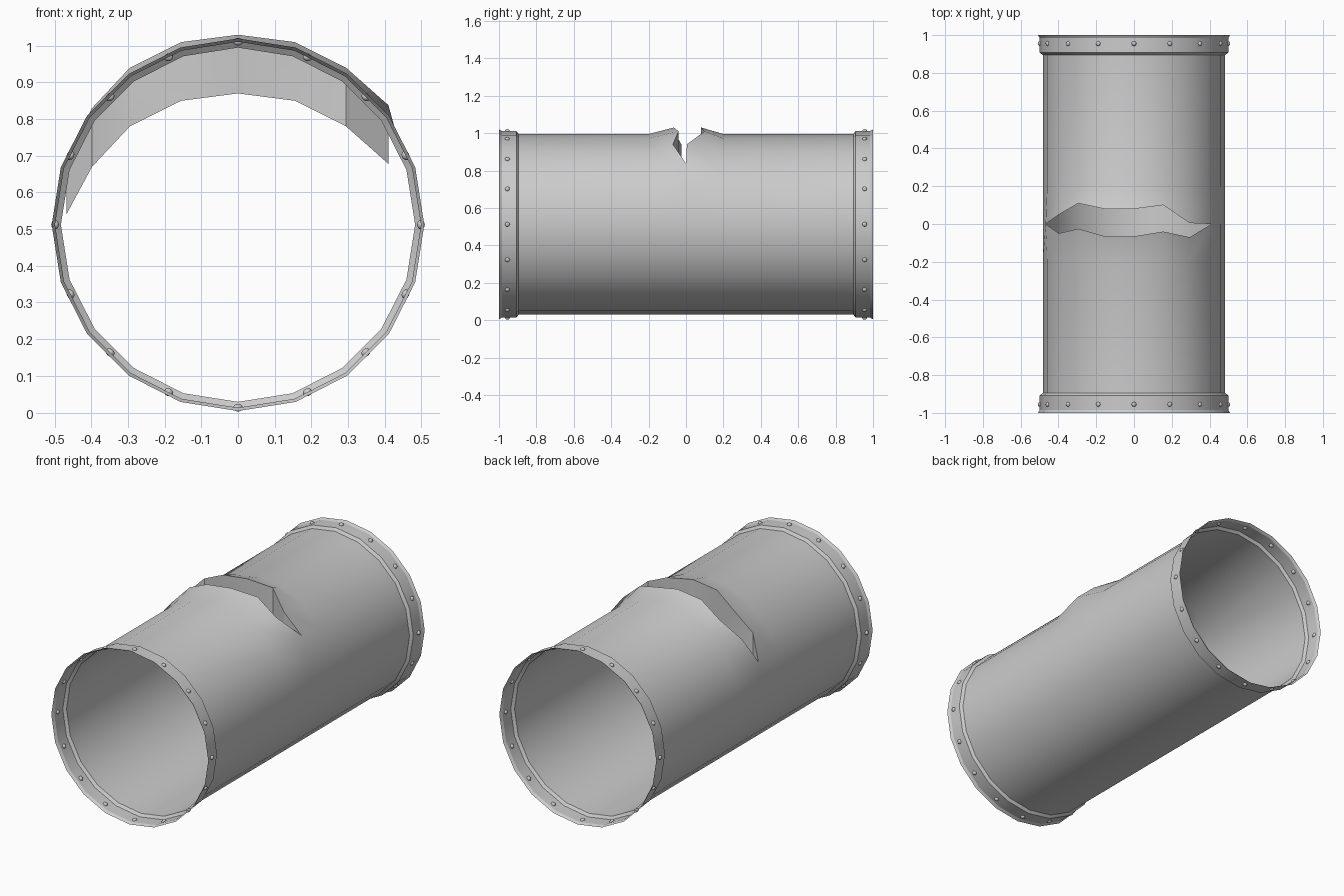
import bpy, bmesh, math
from mathutils import Vector, Matrix

if "Cube" in bpy.data.objects:
    bpy.data.objects.remove(bpy.data.objects["Cube"])

CZ, R, N = 0.512, 0.483, 20      # axis height, pipe radius, sides
STEP = 2 * math.pi / N


def pt(k, r, y):
    a = k * STEP
    return Vector((r * math.sin(a), y, CZ + r * math.cos(a)))


def skin(bm, rows, closed=True):
    """Bridge consecutive rows of points with quads."""
    vs = [[bm.verts.new(p) for p in row] for row in rows]
    n = len(rows[0])
    for a, b in zip(vs, vs[1:]):
        for k in range(n if closed else n - 1):
            j = (k + 1) % n
            bm.faces.new((a[k], a[j], b[j], b[k]))


def finish(bm, name, angle=30):
    bmesh.ops.remove_doubles(bm, verts=bm.verts, dist=0.0005)
    me = bpy.data.meshes.new(name)
    bm.to_mesh(me)
    bm.free()
    ob = bpy.data.objects.new(name, me)
    bpy.context.collection.objects.link(ob)
    bpy.ops.object.select_all(action='DESELECT')
    ob.select_set(True)
    bpy.context.view_layer.objects.active = ob
    bpy.ops.object.shade_smooth_by_angle(angle=math.radians(angle))
    return ob


def ring(r, y):
    return [pt(k, r, y) for k in range(N)]


# Torn pipe: per column the lip's x, z and its front / back y
tear = {
    -4: (-0.468, 0.70, 0.0, 0.0),
    -3: (-0.398, 0.83, -0.05, 0.05),
    -2: (-0.295, 0.94, -0.025, 0.11),
    -1: (-0.155, 1.01, -0.065, 0.08),
    0: (0.0, 1.03, -0.065, 0.08),
    1: (0.155, 1.01, -0.04, 0.10),
    2: (0.295, 0.94, -0.07, 0.005),
    3: (0.41, 0.838, 0.0, 0.0),
}


def lip(side, drop=0.0):
    return [Vector((t[0], t[2 + side], t[1] - drop)) for t in tear.values()]


def tear_row(side):
    row = ring(R, 0.0)
    for k, p in zip(tear, lip(side)):
        row[k % N] = p
    return row


bm = bmesh.new()
skin(bm, [ring(R, -0.895), ring(R, -0.2), tear_row(0)])
skin(bm, [tear_row(1), ring(R, 0.2), ring(R, 0.895)])
# edges of the tear folded straight down into the pipe
skin(bm, [lip(0), lip(0, 0.16)], closed=False)
skin(bm, [lip(1, 0.16), lip(1)], closed=False)
finish(bm, "torn_pipe")

# End collars, flared at the open rim
profile = [(-1.0, 0.508), (-0.985, 0.499), (-0.907, 0.499), (-0.895, R)]
for name, s in (("front_collar", 1), ("back_collar", -1)):
    bm = bmesh.new()
    rows = [ring(r, s * y) for y, r in profile]
    skin(bm, rows[::s])
    finish(bm, name, 25)

# Rivets: 16 flattened domes around each collar
for name, y in (("front_rivets", -0.955), ("back_rivets", 0.955)):
    bm = bmesh.new()
    for i in range(16):
        a = i * math.pi / 8
        off = a % STEP - STEP / 2
        r = 0.499 * math.cos(STEP / 2) / math.cos(off)
        m = (Matrix.Translation((r * math.sin(a), y, CZ + r * math.cos(a)))
             @ Matrix.Rotation(a, 4, 'Y') @ Matrix.Diagonal((1, 1, 0.8, 1)))
        bmesh.ops.create_uvsphere(bm, u_segments=8, v_segments=6, radius=0.013, matrix=m)
    finish(bm, name, 60)
